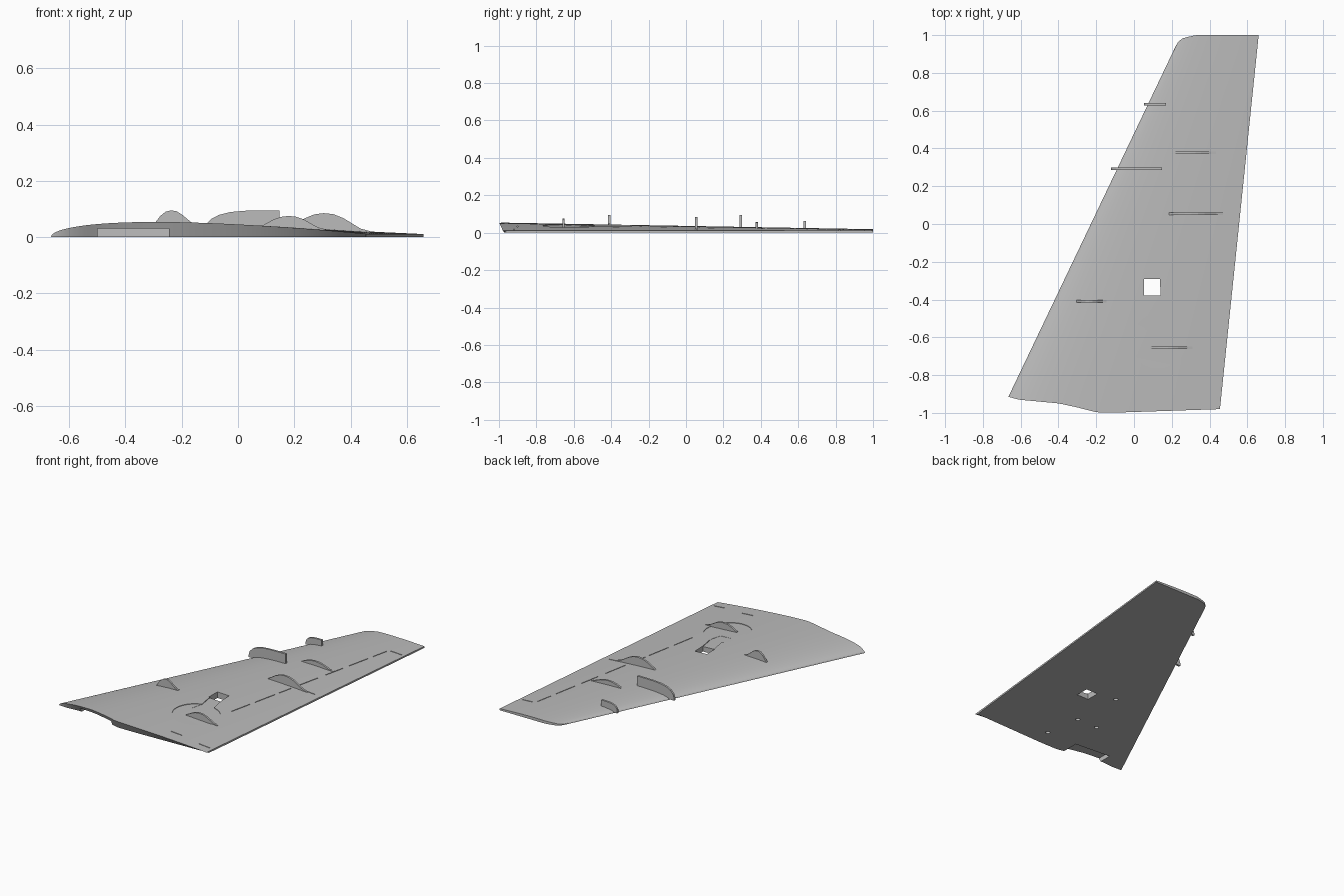
import bpy, bmesh, math
from mathutils import Vector

cube = bpy.data.objects.get("Cube")
if cube:
    bpy.data.objects.remove(cube, do_unlink=True)

grey = bpy.data.materials.new("light grey")
grey.use_nodes = True
grey.diffuse_color = (0.5, 0.5, 0.5, 1)
grey.node_tree.nodes["Principled BSDF"].inputs["Base Color"].default_value = (0.5, 0.5, 0.5, 1)


def lerp(a, b, t):
    return a + (b - a) * t


def interp(pts, t):
    """Piecewise linear lookup in a short list of (t, value)."""
    for (t0, v0), (t1, v1) in zip(pts, pts[1:]):
        if t <= t1:
            return lerp(v0, v1, (t - t0) / (t1 - t0))
    return pts[-1][1]


ROOT_Y = [(0, -0.915), (0.05, -0.93), (0.24, -0.95), (0.33, -0.972),
          (0.42, -0.998), (0.55, -0.997), (1, -0.98)]
TIP_Y = [(0, 0.94), (0.03, 0.963), (0.08, 0.982), (0.15, 0.991), (0.25, 1), (1, 1)]


def thickness(t, s):
    """Top surface height at chord fraction t and span fraction s."""
    t = min(max(t, 0), 1)
    naca = 2.969 * math.sqrt(t) - 1.26 * t - 3.516 * t**2 + 2.843 * t**3 - 1.015 * t**4
    return lerp(0.053, 0.016, s) * (0.95 * naca + 0.2 * t) + 0.007 * s * t


def surface(x, y):
    """Top surface height above a point of the plan."""
    s = (y + 0.95) / 1.92
    le = lerp(-0.665, 0.22, (y + 0.915) / 1.855)
    te = lerp(0.455, 0.66, (y + 0.98) / 1.98)
    return thickness((x - le) / (te - le), s)


def make_object(name, bm):
    bmesh.ops.recalc_face_normals(bm, faces=bm.faces)
    mesh = bpy.data.meshes.new(name)
    bm.to_mesh(mesh)
    bm.free()
    mesh.materials.append(grey)
    obj = bpy.data.objects.new(name, mesh)
    bpy.context.collection.objects.link(obj)
    return obj


def prism(name, low, high):
    """Closed solid between two matching loops of points."""
    bm = bmesh.new()
    a = [bm.verts.new(p) for p in low]
    b = [bm.verts.new(p) for p in high]
    caps = [bm.faces.new(a[::-1]), bm.faces.new(b)]
    for i in range(len(a)):
        j = (i + 1) % len(a)
        bm.faces.new((a[i], a[j], b[j], b[i]))
    bmesh.ops.triangulate(bm, faces=caps)
    return make_object(name, bm)


# Wing panel: ruled top surface over a flat underside
NT, NS = 40, 24
bm = bmesh.new()
top, bottom = [], []
for j in range(NS + 1):
    s = j / NS
    row_t, row_b = [], []
    for i in range(NT + 1):
        t = (i / NT) ** 1.6
        x = lerp(lerp(-0.665, 0.455, t), lerp(0.22, 0.66, t), s)
        y = lerp(interp(ROOT_Y, t), interp(TIP_Y, t), s)
        # The root face leans inward towards the underside
        lean = 0.025 * min(1, t * 8) if j == 0 else 0
        v = bm.verts.new((x, y, thickness(t, s)))
        row_t.append(v)
        row_b.append(v if i == 0 else bm.verts.new((x, y + lean, 0)))
    top.append(row_t)
    bottom.append(row_b)


def quad(*vs):
    unique = list(dict.fromkeys(vs))
    bm.faces.new(unique)


for j in range(NS):
    for i in range(NT):
        for g in (top, bottom):
            quad(g[j][i], g[j][i + 1], g[j + 1][i + 1], g[j + 1][i])
    quad(top[j][NT], bottom[j][NT], bottom[j + 1][NT], top[j + 1][NT])
for j in (0, NS):
    for i in range(NT):
        quad(top[j][i], top[j][i + 1], bottom[j][i + 1], bottom[j][i])
wing = make_object("wing_panel", bm)

cutters = []


def recess(name, pts, depth):
    """Shallow cut whose floor follows the top surface."""
    cutters.append(prism(name, [(x, y, surface(x, y) - depth) for x, y in pts],
                         [(x, y, 0.2) for x, y in pts]))


def column(name, pts, z0, z1):
    cutters.append(prism(name, [(x, y, z0) for x, y in pts], [(x, y, z1) for x, y in pts]))


def circle(cx, cy, r, n):
    return [(cx + r * math.cos(k * math.tau / n), cy + r * math.sin(k * math.tau / n))
            for k in range(n)]


def slot(a, b, width=0.005):
    a, b = Vector(a), Vector(b)
    side = (b - a).orthogonal().normalized() * width / 2
    recess("slot_cutter", [a + side, a - side, b - side, b + side], 0.006)


# Wheel well, leg channel and the square opening through the panel
recess("wheel_well_cutter", circle(0.13, -0.62, 0.146, 40), 0.003)
recess("leg_channel_cutter", [(0.055, -0.36), (0.075, -0.48), (0.055, -0.56),
                              (0.14, -0.56), (0.16, -0.49), (0.138, -0.36)], 0.0045)
column("opening_cutter", [(0.052, -0.378), (0.14, -0.378), (0.138, -0.29), (0.052, -0.29)],
       -0.1, 0.2)

# Root notch and pin holes in the underside
column("root_notch_cutter", [(-0.5, -1.1), (-0.245, -1.1), (-0.245, -0.85), (-0.5, -0.83)],
       -0.1, 0.03)
for x, y in ((-0.08, -0.27), (-0.06, -0.61), (-0.21, -0.61), (-0.02, -0.85)):
    column("pin_hole_cutter", circle(x, y, 0.014, 16), -0.1, 0.02)


# Hinge line slots along the trailing edge, with short cross cuts
def hinge(y):
    return (0.36 + 0.205 * y, y)


for y0, y1 in ((-0.45, -0.3), (-0.26, -0.1), (-0.07, 0.03), (0.09, 0.25),
               (0.31, 0.45), (0.5, 0.65), (0.69, 0.8)):
    slot(hinge(y0), hinge(y1))
for x, y in ((0.14, -0.9), (0.36, -0.92), (0.44, 0.06), (0.54, 0.82)):
    slot((x, y), (x + 0.08, y))

for cutter in cutters:
    cutter.hide_render = True
    mod = wing.modifiers.new("cut", 'BOOLEAN')
    mod.operation = 'DIFFERENCE'
    mod.solver = 'EXACT'
    mod.object = cutter
bpy.context.view_layer.update()
evaluated = wing.evaluated_get(bpy.context.evaluated_depsgraph_get())
cut_mesh = bpy.data.meshes.new_from_object(evaluated)
wing.modifiers.clear()
wing.data = cut_mesh
for cutter in cutters:
    bpy.data.objects.remove(cutter, do_unlink=True)
wing.data.shade_smooth()
wing.data.set_sharp_from_angle(angle=math.radians(25))

# Upright plates standing on the top surface
HUMP = [(0, 0), (0.08, 0.3), (0.18, 0.65), (0.3, 0.92), (0.42, 1), (0.54, 0.94),
        (0.66, 0.72), (0.78, 0.4), (0.88, 0.15), (1, 0.04)]
FENCE = [(0, 0.1), (0.03, 0.4), (0.1, 0.64), (0.2, 0.8), (0.35, 0.92), (0.55, 0.98),
         (0.75, 1), (1, 1)]


def plate(name, x0, x1, y, peak, profile, half=0.0065):
    outline = []
    for u, h in profile:
        x = lerp(x0, x1, u)
        outline.append((x, lerp(max(surface(x, y), 0.012), peak, h)))
    for u, h in reversed(profile):
        x = lerp(x0, x1, u)
        outline.append((x, max(surface(x, y) * 0.6, 0.004)))
    prism(name, [(x, y - half, z) for x, z in outline],
          [(x, y + half, z) for x, z in outline])


plate("root_hump", 0.085, 0.31, -0.655, 0.075, HUMP)
plate("front_hump", -0.305, -0.145, -0.41, 0.095, HUMP)
plate("middle_hump", 0.185, 0.47, 0.055, 0.085, HUMP)
plate("outer_hump", 0.2, 0.435, 0.378, 0.056, HUMP)
plate("large_fence", -0.122, 0.148, 0.292, 0.095, FENCE)
plate("small_fence", 0.053, 0.17, 0.635, 0.062, FENCE)
